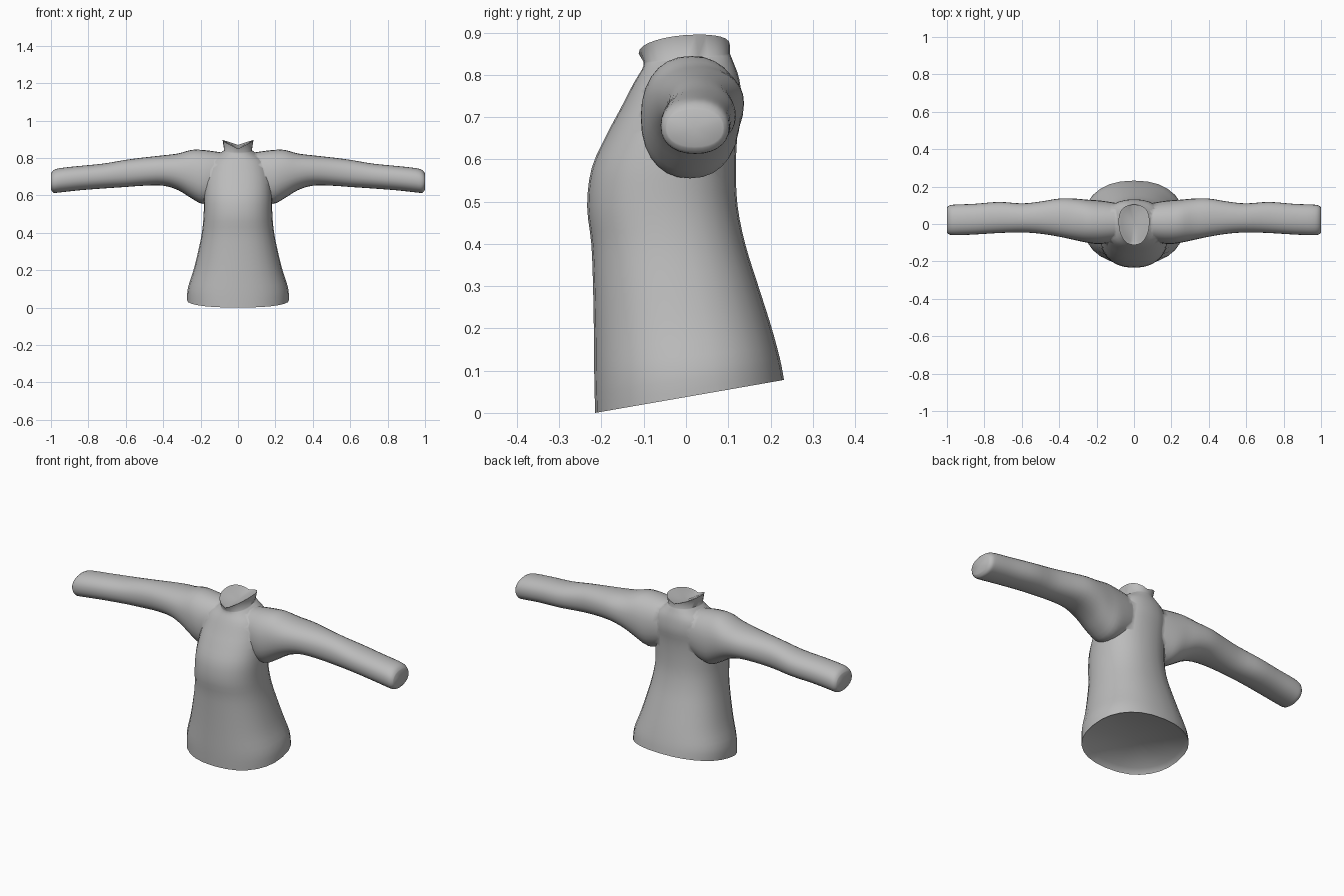
import bpy, bmesh, math
from mathutils import Vector

if "Cube" in bpy.data.objects:
    bpy.data.objects.remove(bpy.data.objects["Cube"])

N = 28  # sides per cross-section

cloth = bpy.data.materials.new("grey_cloth")
cloth.diffuse_color = (0.5, 0.5, 0.5, 1)
cloth.use_nodes = True
cloth.node_tree.nodes["Principled BSDF"].inputs["Base Color"].default_value = cloth.diffuse_color


def spow(v, e):
    return math.copysign(abs(v) ** e, v)


def smooth_rows(rows, steps=3):
    """Catmull-Rom interpolation between control rows."""
    out = []
    for i in range(len(rows) - 1):
        p = [rows[max(i - 1, 0)], rows[i], rows[i + 1], rows[min(i + 2, len(rows) - 1)]]
        for s in range(steps):
            t = s / steps
            out.append([0.5 * (2 * b + (c - a) * t + (2 * a - 5 * b + 4 * c - d) * t * t
                               + (3 * b - a - 3 * c + d) * t ** 3) for a, b, c, d in zip(*p)])
    return out + [list(rows[-1])]


def loft(name, rings, end_centres):
    """Skin a list of point rings and close both ends to a centre point."""
    bm = bmesh.new()
    loops = [[bm.verts.new(p) for p in ring] for ring in rings]
    for a, b in zip(loops, loops[1:]):
        for i in range(N):
            j = (i + 1) % N
            bm.faces.new((a[i], a[j], b[j], b[i]))
    for ring, centre in zip((loops[0], loops[-1]), end_centres):
        c = bm.verts.new(centre)
        for i in range(N):
            bm.faces.new((ring[i], ring[(i + 1) % N], c))
    bmesh.ops.recalc_face_normals(bm, faces=bm.faces)
    me = bpy.data.meshes.new(name)
    bm.to_mesh(me)
    bm.free()
    me.materials.append(cloth)
    ob = bpy.data.objects.new(name, me)
    bpy.context.collection.objects.link(ob)
    return ob


def body_ring(zf, zb, w, yf, yb, power=0.88):
    pts = []
    for i in range(N):
        a = 2 * math.pi * i / N
        y = (yf + yb) / 2 + spow(math.sin(a), power) * (yb - yf) / 2
        t = (y - yf) / (yb - yf)
        pts.append(Vector((w * spow(math.cos(a), power), y, zf + (zb - zf) * t)))
    return pts


# Torso: front height, back height, half width, front y, back y
torso_rows = [
    (0.00, 0.078, 0.272, -0.215, 0.232),
    (0.08, 0.130, 0.268, -0.217, 0.222),
    (0.19, 0.210, 0.238, -0.218, 0.200),
    (0.30, 0.310, 0.212, -0.220, 0.168),
    (0.40, 0.400, 0.193, -0.224, 0.140),
    (0.49, 0.490, 0.184, -0.234, 0.122),
    (0.58, 0.580, 0.182, -0.223, 0.118),
    (0.66, 0.660, 0.178, -0.187, 0.122),
    (0.72, 0.730, 0.170, -0.155, 0.132),
    (0.78, 0.790, 0.150, -0.124, 0.126),
    (0.815, 0.830, 0.100, -0.103, 0.112),
    (0.83, 0.850, 0.074, -0.100, 0.104),
]
rings = [body_ring(*r) for r in smooth_rows(torso_rows)]

# Collar: raised at the sides, dipping at front and back, narrow at the front
def collar_ring(w, yf, yb, drop):
    pts = []
    for i in range(N):
        a = 2 * math.pi * i / N
        c, s = math.cos(a), math.sin(a)
        y = (yf + yb) / 2 + spow(s, 0.9) * (yb - yf) / 2
        x = w * spow(c, 0.8) * (1 + 0.12 * s)
        z = 0.862 + 0.032 * abs(c) ** 0.8 - 0.012 * max(-s, 0) + 0.008 * max(s, 0)
        pts.append(Vector((x, y, z - drop)))
    return pts


rings += [collar_ring(0.082, -0.112, 0.104, 0.0), collar_ring(0.066, -0.092, 0.088, 0.006)]
# Turned-in hem
rings = [body_ring(0.03, 0.085, 0.25, -0.200, 0.215)] + rings
jumper = loft("jumper", rings, [(0, 0.01, 0.065), (0, 0.01, 0.855)])

# Sleeves: x, bottom z, top z, front y, back y
sleeve_rows = [
    (0.06, 0.600, 0.825, -0.085, 0.105),
    (0.13, 0.570, 0.836, -0.100, 0.118),
    (0.19, 0.555, 0.843, -0.107, 0.126),
    (0.25, 0.585, 0.843, -0.100, 0.130),
    (0.32, 0.628, 0.824, -0.085, 0.136),
    (0.40, 0.652, 0.814, -0.068, 0.136),
    (0.50, 0.652, 0.803, -0.052, 0.120),
    (0.60, 0.645, 0.790, -0.045, 0.110),
    (0.72, 0.637, 0.770, -0.048, 0.118),
    (0.85, 0.627, 0.757, -0.056, 0.108),
    (0.95, 0.616, 0.746, -0.060, 0.104),
    (0.985, 0.614, 0.735, -0.057, 0.100),
    (1.00, 0.630, 0.718, -0.046, 0.088),
]


def sleeve(side):
    rs = []
    for x, z0, z1, y0, y1 in smooth_rows(sleeve_rows):
        rs.append([Vector((side * min(x, 1.0),
                           (y0 + y1) / 2 + (y1 - y0) / 2 * spow(math.cos(2 * math.pi * i / N), 0.9),
                           (z0 + z1) / 2 + (z1 - z0) / 2 * spow(math.sin(2 * math.pi * i / N), 0.9)))
                   for i in range(N)])
    return loft("sleeve", rs, [(side * 0.06, 0.01, 0.71), (side * 1.0, 0.02, 0.674)])


# Join the sleeves to the torso as one skin
bpy.context.view_layer.objects.active = jumper
for side in (-1, 1):
    arm = sleeve(side)
    mod = jumper.modifiers.new("join", 'BOOLEAN')
    mod.operation, mod.solver, mod.object = 'UNION', 'EXACT', arm
    bpy.ops.object.modifier_apply(modifier=mod.name)
    bpy.data.objects.remove(arm)

bpy.ops.object.select_all(action='DESELECT')
jumper.select_set(True)
bpy.ops.object.shade_smooth_by_angle(angle=math.radians(65))
